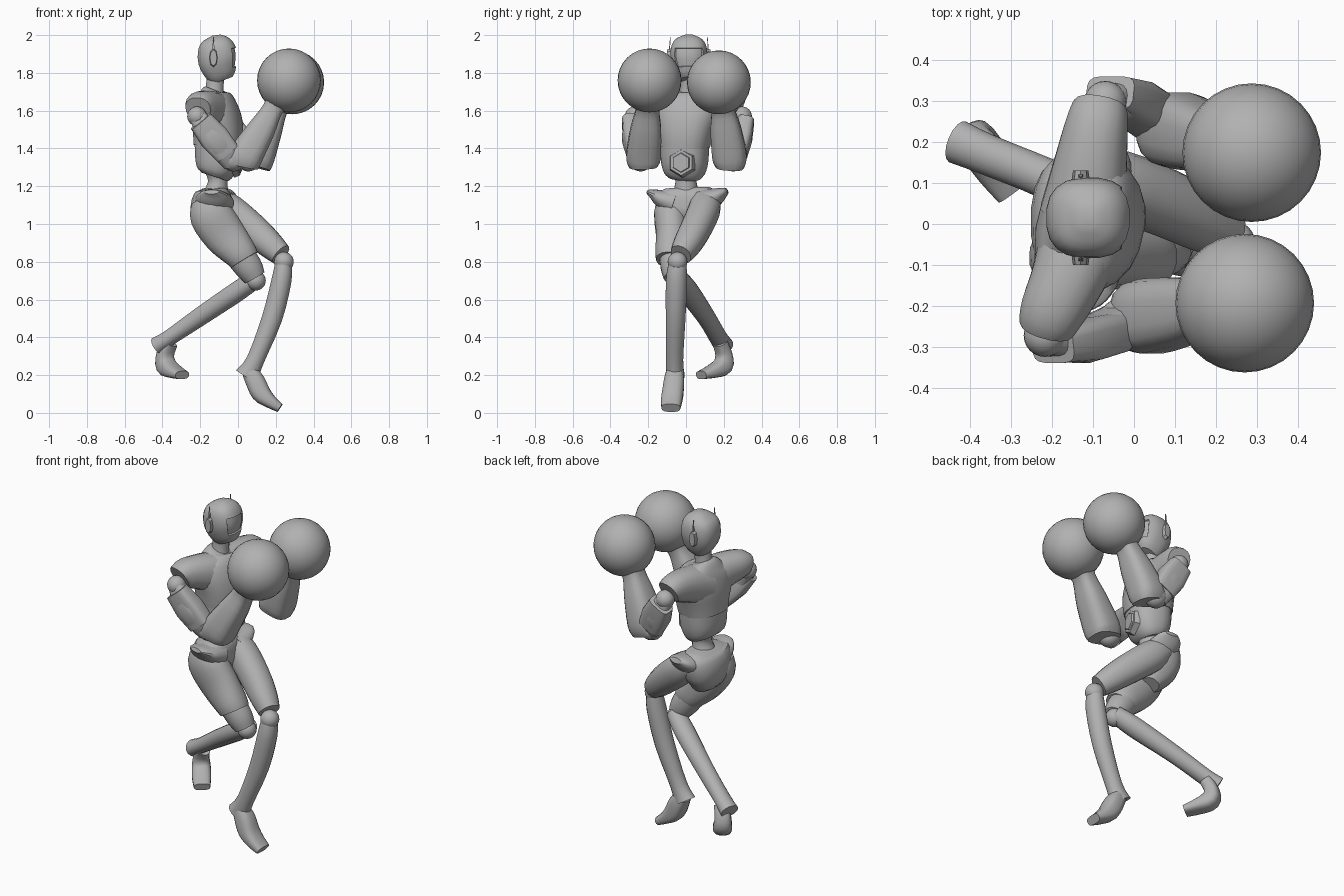
import bpy, bmesh, math
from mathutils import Vector

if "Cube" in bpy.data.objects:
    bpy.data.objects.remove(bpy.data.objects["Cube"])

grey = bpy.data.materials.new("plain grey")
grey.use_nodes = True
grey.diffuse_color = (0.44, 0.44, 0.44, 1)
grey.node_tree.nodes["Principled BSDF"].inputs["Base Color"].default_value = grey.diffuse_color

SIDEWAYS, UPWARD = (0, 1, 0), (0, 0, 1)
CHEST_FRONT = (math.cos(-0.24), math.sin(-0.24), 0)


def finish(name, bm, angle=38):
    """Turn a bmesh into a smooth object with sharp creases."""
    bmesh.ops.recalc_face_normals(bm, faces=bm.faces[:])
    mesh = bpy.data.meshes.new(name)
    bm.to_mesh(mesh)
    bm.free()
    mesh.materials.append(grey)
    mesh.shade_smooth()
    mesh.set_sharp_from_angle(angle=math.radians(angle))
    obj = bpy.data.objects.new(name, mesh)
    bpy.context.collection.objects.link(obj)
    return obj


def refine(rings, steps):
    """Smoothly interpolate (x, y, z, ra, rb) rings."""
    pts = [Vector(r) for r in rings]
    out = []
    for i in range(len(pts) - 1):
        p, q = pts[i], pts[i + 1]
        before = pts[max(i - 1, 0)]
        after = pts[min(i + 2, len(pts) - 1)]
        for s in range(steps):
            t = s / steps
            m, n = (q - before) / 2, (after - p) / 2
            h = t * t * (3 - 2 * t)
            out.append(p * (1 - h) + q * h + m * (t * (1 - t) ** 2) - n * (t * t * (1 - t)))
    return out + [pts[-1]]


def loft_mesh(rings, ref=SIDEWAYS, sides=16, box=2.0, steps=3):
    """Rounded tube through rings; ra runs along ref, rb across it."""
    bm = bmesh.new()
    data = refine(rings, steps)
    centres = [Vector(r[:3]) for r in data]
    loops = []
    for i, r in enumerate(data):
        along = (centres[min(i + 1, len(data) - 1)] - centres[max(i - 1, 0)]).normalized()
        a = Vector(ref)
        a = (a - along * a.dot(along)).normalized()
        b = along.cross(a)
        loop = []
        for k in range(sides):
            ang = math.tau * (k + 0.5) / sides
            c, s = math.cos(ang), math.sin(ang)
            c = math.copysign(abs(c) ** (2 / box), c)
            s = math.copysign(abs(s) ** (2 / box), s)
            loop.append(bm.verts.new(centres[i] + a * (r[3] * c) + b * (r[4] * s)))
        loops.append(loop)
    for low, high in zip(loops, loops[1:]):
        for k in range(sides):
            j = (k + 1) % sides
            bm.faces.new((low[k], low[j], high[j], high[k]))
    bm.faces.new(loops[0])
    bm.faces.new(loops[-1])
    return bm


def loft(name, rings, **options):
    return finish(name, loft_mesh(rings, **options))


def ball(name, centre, radius, segments=24):
    bm = bmesh.new()
    bmesh.ops.create_uvsphere(bm, u_segments=segments, v_segments=segments // 2, radius=radius)
    bmesh.ops.translate(bm, vec=centre, verts=bm.verts[:])
    return finish(name, bm)


def prism(name, centre, direction, radius, depth, sides, stretch=1.0):
    """Flat many-sided plate facing a direction, stretched upward."""
    bm = bmesh.new()
    bmesh.ops.create_cone(bm, cap_ends=True, segments=sides, radius1=radius,
                          radius2=radius * 0.85, depth=depth)
    bmesh.ops.transform(bm, matrix=Vector(direction).to_track_quat("Z", "Y").to_matrix().to_4x4(),
                        verts=bm.verts[:])
    bmesh.ops.scale(bm, vec=(1, 1, stretch), verts=bm.verts[:])
    bmesh.ops.translate(bm, vec=centre, verts=bm.verts[:])
    return finish(name, bm, 25)


# Head with a recessed visor
head = loft_mesh([(-.08, .015, 1.76, .055, .045), (-.09, .015, 1.79, .08, .07),
                  (-.107, .015, 1.86, .104, .096), (-.11, .015, 1.93, .1, .096),
                  (-.112, .015, 1.975, .072, .074), (-.115, .015, 2, .022, .025)],
                 ref=(1, 0, 0), sides=20, box=2.5)
bmesh.ops.recalc_face_normals(head, faces=head.faces[:])
visor = [f for f in head.faces if f.calc_center_median().x > -0.04
         and 1.835 < f.calc_center_median().z < 1.925]
bmesh.ops.inset_region(head, faces=visor, thickness=0.003, depth=-0.008)
finish("head", head)
loft("neck", [(-.13, .01, 1.64, .065, .065), (-.125, .012, 1.71, .045, .048),
              (-.115, .015, 1.82, .045, .05)])

# Ear plates and antennas
for side, label in ((1, "left"), (-1, "right")):
    y = 0.015 + side * 0.104
    prism(label + "_ear", (-.13, y, 1.88), (0, side, 0), .022, .022, 8, 2.3)
    loft(label + "_antenna", [(-.13, y, 1.9, .005, .009), (-.13, y - side * .006, 1.99, .002, .003)],
         sides=4, steps=1)

# Torso: chest, belly, hexagon plate and waist
loft("chest", [(-.108, -.008, 1.41, .126, .134), (-.105, -.005, 1.48, .13, .148),
               (-.112, 0, 1.57, .124, .17), (-.123, .01, 1.65, .1, .165),
               (-.128, .01, 1.695, .072, .1), (-.125, .01, 1.71, .05, .055)],
     ref=CHEST_FRONT, sides=20, box=2.4)
loft("belly", [(-.125, -.005, 1.25, .07, .09), (-.118, -.005, 1.275, .095, .11),
               (-.11, -.007, 1.33, .113, .124), (-.107, -.008, 1.43, .12, .13)],
     ref=CHEST_FRONT, sides=20, box=2.5)
prism("belly_plate", (-.005, -.022, 1.325), CHEST_FRONT, .08, .03, 6)
prism("belly_plate_core", (.007, -.025, 1.325), CHEST_FRONT, .058, .022, 6)
loft("waist", [(-.11, 0, 1.28, .07, .065), (-.107, 0, 1.22, .057, .053),
               (-.12, 0, 1.14, .08, .075)])

# Pelvis with flared hip horns
loft("pelvis", [(-.13, .01, 1.19, .12, .06), (-.13, .01, 1.16, .165, .095),
                (-.14, .005, 1.09, .165, .112), (-.13, 0, 1.02, .14, .1),
                (-.1, 0, .95, .07, .05)], sides=20, box=2.4)
loft("right_hip_horn", [(-.125, -.06, 1.11, .075, .105), (-.13, -.13, 1.135, .05, .095),
                        (-.135, -.175, 1.16, .026, .07), (-.14, -.2, 1.17, .012, .04)], ref=UPWARD)
loft("left_hip_horn", [(-.1, .08, 1.11, .075, .1), (-.095, .15, 1.14, .052, .09),
                       (-.088, .195, 1.165, .03, .068), (-.085, .218, 1.175, .015, .04)], ref=UPWARD)

# Shoulder sleeves
loft("right_sleeve", [(-.12, -.02, 1.58, .115, .11), (-.16, -.13, 1.61, .098, .092),
                      (-.2, -.215, 1.622, .08, .08), (-.212, -.252, 1.61, .066, .068)],
     ref=UPWARD, box=2.3)
loft("left_sleeve", [(-.12, .03, 1.58, .115, .11), (-.105, .15, 1.61, .098, .09),
                     (-.09, .245, 1.622, .08, .077), (-.083, .283, 1.61, .066, .067)],
     ref=UPWARD, box=2.3)

# Arms: shoulder, upper arm with outer shell, elbow, forearm, round glove
ARMS = {
    "right": [(-.217, -.272, 1.57), (-.13, -.288, 1.455), (-.025, -.24, 1.34),
              (.04, -.225, 1.36), (.124, -.212, 1.5), (.185, -.203, 1.61), (.27, -.193, 1.76)],
    "left": [(-.07, .297, 1.57), (-.018, .3, 1.455), (.055, .25, 1.34),
             (.105, .23, 1.36), (.162, .21, 1.5), (.21, .195, 1.61), (.287, .174, 1.75)],
}
for label, (shoulder, middle, elbow, low, mid, wrist, glove) in ARMS.items():
    out = -1 if label == "right" else 1
    ball(label + "_shoulder_ball", shoulder, .052)
    loft(label + "_upper_arm", [(*shoulder, .04, .045), (*middle, .052, .068),
                                (*elbow, .05, .068)], box=3)
    start = Vector(shoulder).lerp(Vector(middle), 0.22) + Vector((0, out * .022, 0))
    end = Vector(middle).lerp(Vector(elbow), 0.7) + Vector((0, out * .01, 0))
    loft(label + "_arm_shell", [(*start, .042, .066), (*(start + end) / 2, .054, .08),
                                (*end, .05, .07)], box=4, steps=1)
    ball(label + "_elbow_ball", elbow, .062)
    base = Vector(low) + Vector((-.018, 0, -.055))
    loft(label + "_forearm", [(*base, .076, .086), (*low, .092, .092), (*mid, .082, .074),
                              (*wrist, .062, .055), (*Vector(wrist).lerp(Vector(glove), .4), .08, .075)],
         box=3)
    ball(label + "_glove", glove, .169, segments=32)

# Thighs with a cuff above each knee
loft("right_thigh", [(-.165, -.07, 1.12, .08, .08), (-.145, -.08, 1.05, .09, .115),
                     (-.07, -.075, .94, .084, .114), (.007, -.078, .85, .086, .093),
                     (.034, -.08, .81, .078, .083)], box=2.2)
loft("right_lower_thigh", [(-.01, -.07, .86, .072, .08), (.055, -.065, .772, .07, .076),
                           (.088, -.06, .717, .058, .06)])
loft("left_thigh", [(-.11, .1, 1.13, .082, .07), (-.04, .095, 1.07, .085, .088),
                    (.08, .05, .97, .082, .085), (.17, .005, .89, .074, .074),
                    (.227, -.028, .838, .058, .06)], box=2.2)

# Knees and shins
ball("right_knee_ball", (.095, -.05, .7), .052)
ball("left_knee_ball", (.243, -.045, .8), .052)
loft("right_shin", [(.1, -.04, .715, .05, .048), (0, .01, .645, .06, .054),
                    (-.2, .105, .51, .05, .05), (-.36, .17, .4, .05, .043),
                    (-.43, .2, .355, .054, .048)])
loft("left_shin", [(.24, -.045, .79, .048, .045), (.23, -.05, .7, .057, .054),
                   (.18, -.055, .5, .053, .055), (.092, -.06, .28, .046, .048),
                   (.045, -.056, .193, .05, .065)])

# Feet
loft("right_foot", [(-.36, .18, .37, .04, .035), (-.385, .2, .31, .045, .04),
                    (-.38, .195, .25, .052, .05), (-.34, .14, .22, .052, .036),
                    (-.295, .08, .2, .045, .022)], ref=(.85, .5, 0), box=2.8)
loft("left_foot", [(.06, -.06, .22, .045, .042), (.09, -.063, .17, .054, .052),
                   (.122, -.07, .105, .057, .052), (.17, -.077, .061, .056, .037),
                   (.222, -.08, .026, .05, .025)], box=2.8)
